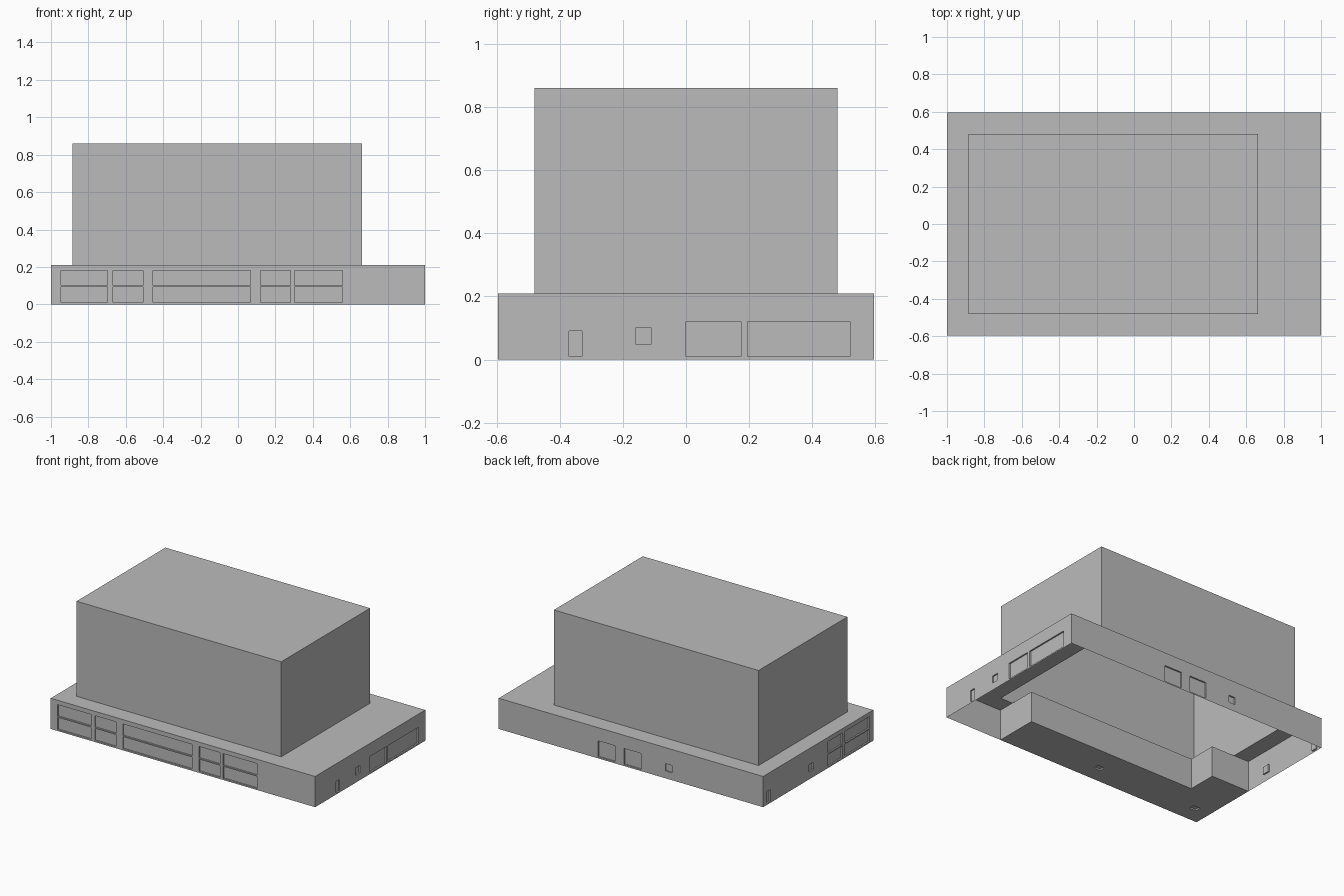
import bpy
import bmesh
from mathutils import Vector

cube = bpy.data.objects.get("Cube")
if cube:
    bpy.data.objects.remove(cube, do_unlink=True)

grey = bpy.data.materials.new("plain grey")
grey.use_nodes = True
COLOUR = (0.5, 0.5, 0.5, 1)
grey.diffuse_color = COLOUR
grey.node_tree.nodes["Principled BSDF"].inputs["Base Color"].default_value = COLOUR

X, Y, Z = Vector((1, 0, 0)), Vector((0, 1, 0)), Vector((0, 0, 1))
W, D, H, TOP = 1.0, 0.595, 0.21, 0.86   # half width, half depth, podium height, tower top
RECESS = 0.01


def panel(name, origin, u, v, lu, lv, openings=(), hole=False):
    """Flat sheet facing u x v; openings (u0, u1, v0, v1) are recessed or cut out."""
    us = sorted({0, lu, *(c for o in openings for c in o[:2])})
    vs = sorted({0, lv, *(c for o in openings for c in o[2:])})
    origin = Vector(origin)
    bm = bmesh.new()
    grid = [[bm.verts.new(origin + u * a + v * b) for b in vs] for a in us]
    inside = []
    for i in range(len(us) - 1):
        for j in range(len(vs) - 1):
            face = bm.faces.new((grid[i][j], grid[i + 1][j],
                                 grid[i + 1][j + 1], grid[i][j + 1]))
            a, b = (us[i] + us[i + 1]) / 2, (vs[j] + vs[j + 1]) / 2
            if any(o[0] < a < o[1] and o[2] < b < o[3] for o in openings):
                inside.append(face)
    if inside and not hole:
        out = bmesh.ops.extrude_face_region(bm, geom=inside)["geom"]
        moved = [g for g in out if isinstance(g, bmesh.types.BMVert)]
        bmesh.ops.translate(bm, verts=moved, vec=-u.cross(v) * RECESS)
    # Remove the cut-out faces, or the old faces left over each recess
    old = [f for f in inside if f.is_valid]
    if old:
        bmesh.ops.delete(bm, geom=old, context="FACES")
    mesh = bpy.data.meshes.new(name)
    bm.to_mesh(mesh)
    bm.free()
    mesh.materials.append(grey)
    ob = bpy.data.objects.new(name, mesh)
    bpy.context.collection.objects.link(ob)
    return ob


def two_rows(spans):
    return [(a, b, lo, hi) for a, b in spans for lo, hi in ((0.01, 0.092), (0.1, 0.18))]


# Podium walls with recessed windows and doors
front = two_rows([(0.053, 0.303), (0.333, 0.492), (0.545, 1.068),
                  (1.121, 1.28), (1.303, 1.56)])
right = [(0.225, 0.265, 0.01, 0.09), (0.435, 0.485, 0.05, 0.1),
         (0.595, 0.77, 0.01, 0.12), (0.79, 1.115, 0.01, 0.12)]
back = [(0.75, 0.88, 0.01, 0.12), (0.947, 1.076, 0.01, 0.12), (1.26, 1.31, 0.05, 0.1)]
left = [(0.04, 0.08, 0.01, 0.09), (0.495, 0.545, 0.05, 0.1)]
left += two_rows([(0.70, 0.855), (0.885, 1.15)])
panel("podium_front_wall", (-W, -D, 0), X, Z, 2 * W, H, front)
panel("podium_plus_x_wall", (W, -D, 0), Y, Z, 2 * D, H, right)
panel("podium_back_wall", (W, D, 0), -X, Z, 2 * W, H, back)
panel("podium_minus_x_wall", (-W, D, 0), -Y, Z, 2 * D, H, left)

# Podium roof, open beneath the tower
x0, x1, ty = -0.885, 0.663, 0.48
panel("podium_roof", (-W, -D, H), X, Y, 2 * W, 2 * D,
      [(x0 + W, x1 + W, D - ty, D + ty)], hole=True)

# Hollow tower, open at the bottom
th = TOP - H
panel("tower_front", (x0, -ty, H), X, Z, x1 - x0, th)
panel("tower_plus_x_side", (x1, -ty, H), Y, Z, 2 * ty, th)
panel("tower_back", (x1, ty, H), -X, Z, x1 - x0, th)
panel("tower_minus_x_side", (x0, ty, H), -Y, Z, 2 * ty, th)
panel("tower_roof", (x0, -ty, TOP), X, Y, x1 - x0, 2 * ty)

# L-shaped ground floor room inside the podium
rx, ix, my, by = 0.57, -0.71, -0.3, -0.1
hatches = [(0.105, 0.145, x + W - 0.025, x + W + 0.025) for x in (-0.114, -0.88)]
panel("room_floor_front", (-W, -D, 0), Y, X, my + D, rx + W, hatches)
panel("room_floor_side", (-W, my, 0), Y, X, by - my, ix + W)
panel("room_end_wall", (rx, -D, 0), Y, Z, my + D, H)
panel("room_long_wall", (rx, my, 0), -X, Z, rx - ix, H)
panel("room_inner_wall", (ix, my, 0), Y, Z, by - my, H)
panel("room_side_wall", (ix, by, 0), -X, Z, ix + W, H)
